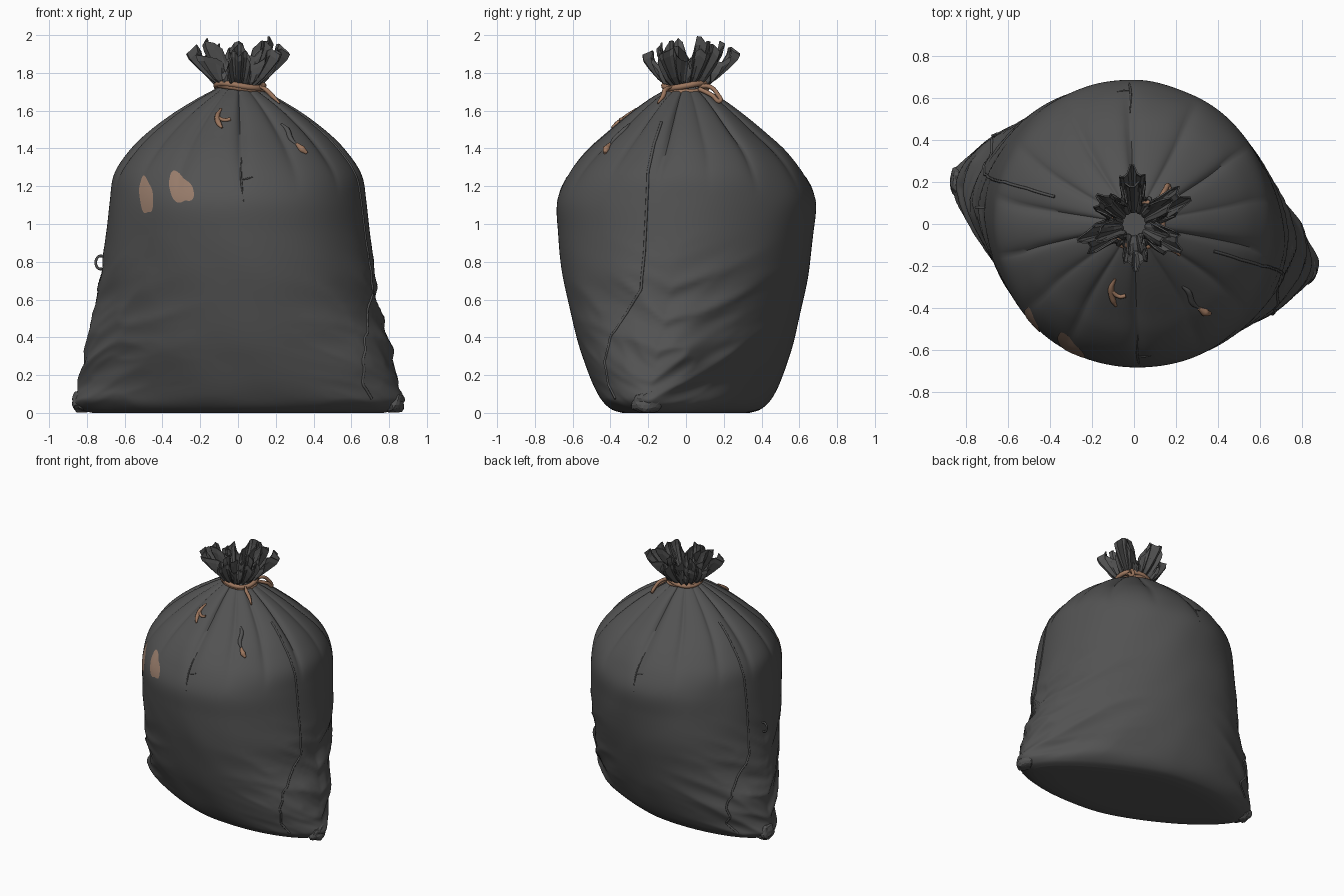
import bpy, bmesh, math, random
from mathutils import Vector, noise
from mathutils.bvhtree import BVHTree

if "Cube" in bpy.data.objects:
    bpy.data.objects.remove(bpy.data.objects["Cube"])

random.seed(4)

def material(name, rgb):
    m = bpy.data.materials.new(name)
    m.diffuse_color = (*rgb, 1)
    m.use_nodes = True
    m.node_tree.nodes["Principled BSDF"].inputs["Base Color"].default_value = m.diffuse_color
    return m

BAG = material("dark grey plastic", (0.085, 0.085, 0.085))
ROPE = material("tan string", (0.33, 0.18, 0.11))
TAPE = material("dull brown patch", (0.31, 0.20, 0.145))

def make(name, verts, faces, mat, angle=None):
    me = bpy.data.meshes.new(name)
    me.from_pydata(verts, [], faces)
    me.materials.append(mat)
    ob = bpy.data.objects.new(name, me)
    bpy.context.collection.objects.link(ob)
    if angle:
        bpy.ops.object.select_all(action='DESELECT')
        ob.select_set(True)
        bpy.context.view_layer.objects.active = ob
        bpy.ops.object.shade_smooth_by_angle(angle=math.radians(angle))
    return ob

def tube(name, pts, radius, mat, closed=False, taper=False):
    cu = bpy.data.curves.new(name, 'CURVE')
    cu.dimensions = '3D'
    cu.bevel_depth = radius
    cu.bevel_resolution = 2
    cu.resolution_u = 5
    cu.use_fill_caps = True
    sp = cu.splines.new('BEZIER')
    sp.bezier_points.add(len(pts) - 1)
    for i, (b, p) in enumerate(zip(sp.bezier_points, pts)):
        b.co = p
        b.handle_left_type = b.handle_right_type = 'AUTO'
        b.radius = 0.4 if taper and i in (0, len(pts) - 1) else 1
    sp.use_cyclic_u = closed
    cu.materials.append(mat)
    ob = bpy.data.objects.new(name, cu)
    bpy.context.collection.objects.link(ob)
    return ob

def ring_faces(rows, n):
    return [(r*n + i, r*n + (i+1) % n, (r+1)*n + (i+1) % n, (r+1)*n + i)
            for r in range(rows - 1) for i in range(n)]

def step(a, b, x):
    t = max(0, min(1, (x - a) / (b - a)))
    return t*t*(3 - 2*t)

def turn(a):
    return (a + math.pi) % (2*math.pi) - math.pi

# ---- bag body: height, half width, half depth, roundness, corner skew
PROFILE = [(0, .77, .31, 1.65, .22), (.018, .83, .37, 1.65, .22), (.065, .86, .42, 1.7, .22),
           (.15, .83, .47, 1.75, .22), (.27, .815, .52, 1.85, .20), (.38, .785, .56, 1.9, .17),
           (.55, .745, .605, 1.95, .13), (.75, .72, .65, 2, .09), (.95, .70, .675, 2, .05),
           (1.12, .68, .685, 2, .03), (1.26, .655, .63, 2, .02), (1.38, .58, .54, 2, 0),
           (1.48, .485, .43, 2, 0), (1.58, .355, .31, 2, 0), (1.66, .225, .20, 2, 0),
           (1.72, .115, .10, 2, 0), (1.75, .095, .085, 2, 0)]
PLEATS = [(math.radians(a), d, w) for a, d, w in
          [(-88, .18, .05), (-62, .12, .08), (-118, .13, .06), (-140, .1, .08), (-38, .12, .06),
           (-12, .14, .05), (12, .08, .1), (36, .12, .06), (64, .13, .07), (92, .18, .05),
           (118, .12, .06), (146, .11, .06), (170, .13, .06), (-165, .1, .05)]]
N, SUB = 240, 9

def spline(t):
    i = min(int(t), len(PROFILE) - 2)
    f = t - i
    q = [PROFILE[max(0, min(len(PROFILE) - 1, i + k))] for k in (-1, 0, 1, 2)]
    return [b + .5*f*(c - a + f*(2*a - 5*b + 4*c - d + f*(3*(b - c) + d - a)))
            for a, b, c, d in zip(*q)]

def body_point(th, z, a, b, n, skew):
    c, s = math.cos(th), math.sin(th)
    k = (abs(c)**n + abs(s)**n) ** (-1/n)
    # gathers running down from the neck
    g = sum(d * math.exp(-abs(turn(th - ang)) / w) for ang, d, w in PLEATS)
    k *= 1 - g * step(1.12, 1.72, z)
    x, y = a*k*c, b*k*s
    # slanted slack folds around the lower corners
    side = abs(c)**2.3 * step(1.0, .35, z) * step(0, .08, z)
    v = Vector((y*1.8 + math.copysign(5, c), z*6 - abs(y)*3, c))
    fold = .45 - 1.6*abs(noise.noise(v)) + .4*(.4 - abs(noise.noise(v*2.3)))
    soft = noise.noise(Vector((c*2, s*2, z*3 + c*1.5)))
    disp = .048*side*fold + .008*soft*step(0, .1, z)*step(1.75, 1.4, z)
    return (x + c*disp, y - skew*x + s*disp, max(z, 0))

verts = []
for f in (.35, .75):                                   # flat underside
    verts += [body_point(2*math.pi*i/N, 0, .77*f, .31*f, 1.65, .22) for i in range(N)]
rows = (len(PROFILE) - 1)*SUB + 1
for r in range(rows):
    p = spline(r / SUB)
    verts += [body_point(2*math.pi*i/N, *p) for i in range(N)]
faces = ring_faces(rows + 2, N) + [tuple(reversed(range(N)))]
make("bag_body", verts, faces, BAG, 60)
tree = BVHTree.FromPolygons([Vector(v) for v in verts], faces)

def on_body(origin, direction, lift=0.0):
    d = Vector(direction)
    hit, *_ = tree.ray_cast(Vector(origin) - d*3, d)
    return hit - d*lift if hit else None

# ---- gathered ruff above the tie: flared lobes with blunt pleated rims
LOBES = [(92, .9), (24, 1.05), (-33, .95), (-88, .8), (-155, 1.05), (150, .6)]
FLARE = [(0, .085), (.15, .10), (.35, .155), (.6, .205), (.85, .25), (1, .262)]

def ruff(name, size, count, top):
    jag = [random.uniform(-.015, .015) for _ in range(count)]
    vs = []
    for v, rad in FLARE:
        for i in range(count):
            th = 2*math.pi*i/count
            lobe = max(h*math.exp(-(turn(th - math.radians(a))/.36)**4) for a, h in LOBES)
            pleat = (1, 1, -1, -1)[i % 4]
            r = rad*(1 - v + v*(.42 + .58*lobe))*size*(1 + (.03 + .05*v)*pleat)
            z = top - .10 + .10*min(lobe, 1) + jag[i] - .015*pleat
            vs.append((r*math.cos(th), r*math.sin(th) + .02*v, 1.70 + (z - 1.70)*v))
    ob = make(name, vs, ring_faces(len(FLARE), count), BAG)
    so = ob.modifiers.new("thickness", 'SOLIDIFY')
    so.thickness = .008

ruff("ruff_outer", 1.0, 80, 1.925)
ruff("ruff_inner", .72, 56, 1.968)

# ---- string round the neck, its loop and loose ends
tube("neck_string", [(.125*math.cos(t) + .01, .115*math.sin(t), 1.732 + .012*math.sin(2*t))
                     for t in [i*math.pi/5 for i in range(10)]], .016, ROPE, closed=True)
tube("neck_string_second_turn", [(.12*math.cos(t) + .01, .11*math.sin(t), 1.718 - .018*math.cos(t))
                     for t in [i*math.pi/5 for i in range(10)]], .014, ROPE, closed=True)
tube("string_loop", [(.10, .07, 1.73), (.13, .13, 1.725), (.15, .165, 1.69), (.165, .18, 1.65),
                     (.16, .14, 1.68), (.12, .07, 1.715)], .012, ROPE)
tube("string_tail_right", [(.11, -.07, 1.73), (.15, -.11, 1.71), (.18, -.12, 1.68), (.22, -.15, 1.64)],
     .013, ROPE, taper=True)

def surface_path(pts, lift):
    """points given as (x, z), laid on the front of the body"""
    return [on_body((x, 0, z), (0, 1, 0), lift) for x, z in pts]

tube("string_tail_left", surface_path([(-.09, 1.61), (-.11, 1.57), (-.10, 1.53), (-.085, 1.51)], .006),
     .014, ROPE, taper=True)
tube("string_tail_left_fork", surface_path([(-.11, 1.565), (-.07, 1.55), (-.04, 1.555)], .006), .010, ROPE)
tube("string_knot_end", surface_path([(.31, 1.425), (.34, 1.395), (.365, 1.375)], .008), .020, ROPE, taper=True)
tube("plastic_pinch", surface_path([(.23, 1.53), (.26, 1.50), (.28, 1.45), (.31, 1.42)], .0),
     .014, BAG, taper=True)

# ---- side seams, laid on the surface and repeated half a turn round
SEAM = [(-.13, 1.54), (-.17, 1.42), (-.20, 1.28), (-.21, 1.05), (-.22, .85), (-.24, .65), (-.32, .52),
        (-.40, .40), (-.43, .27), (-.41, .15), (-.36, .05)]
SEAM = [(a[0] + (b[0] - a[0])*f, a[1] + (b[1] - a[1])*f)
        for a, b in zip(SEAM, SEAM[1:]) for f in (0, .25, .5, .75)]
for s, label in ((1, "right"), (-1, "left")):
    pts = [on_body((0, s*y, z), (-s, 0, 0)) for y, z in SEAM]
    tube("side_seam_" + label, [p for p in pts if p], .007, BAG)
    # crumpled corner knobs
    knob = bmesh.new()
    bmesh.ops.create_icosphere(knob, subdivisions=3, radius=1)
    for v in knob.verts:
        v.co *= 1 + .3*noise.noise(v.co*1.7 + Vector((s*3, 0, 0)))
        v.co = Vector((s*.825 + v.co.x*.055, -s*.205 + v.co.y*.08, max(.003, .06 + v.co.z*.065)))
    me = bpy.data.meshes.new("corner_knob_" + label)
    knob.to_mesh(me)
    knob.free()
    me.materials.append(BAG)
    bpy.context.collection.objects.link(bpy.data.objects.new(me.name, me))
    # small pinched tucks on the front and back faces
    for k, path in enumerate([[(.02, 1.36), (.015, 1.27), (.02, 1.2), (.03, 1.12)],
                              [(.02, 1.235), (.05, 1.24), (.08, 1.25)]]):
        line = [on_body((s*x, 0, z), (0, s, 0)) for x, z in path]
        tube("tuck_%s_%d" % (label, k), line, .005, BAG, taper=True)

# little loop of plastic at the left side
tube("side_loop", [(-.705, .08, .83), (-.742, .08, .825), (-.745, .08, .77), (-.705, .08, .76)], .007, BAG)

# ---- two patches on the front, thin sheets following the surface
def patch(name, cx, cz, rx, rz, lean, wob):
    rings, n, vs = 8, 40, []
    for r in range(1, rings + 1):
        for i in range(n):
            t = 2*math.pi*i/n
            k = r/rings*(1 + wob*math.cos(3*t + 1) + .05*math.sin(5*t))
            dx, dz = rx*k*math.cos(t), rz*k*math.sin(t)
            vs.append(on_body((cx + dx + lean*dz, 0, cz + dz), (0, 1, 0), .005))
    make(name, vs, ring_faces(rings, n) + [tuple(range(n))], TAPE, 40)

patch("patch_left", -.487, 1.15, .036, .097, -.1, .06)
patch("patch_right", -.305, 1.19, .062, .08, -.3, .13)
